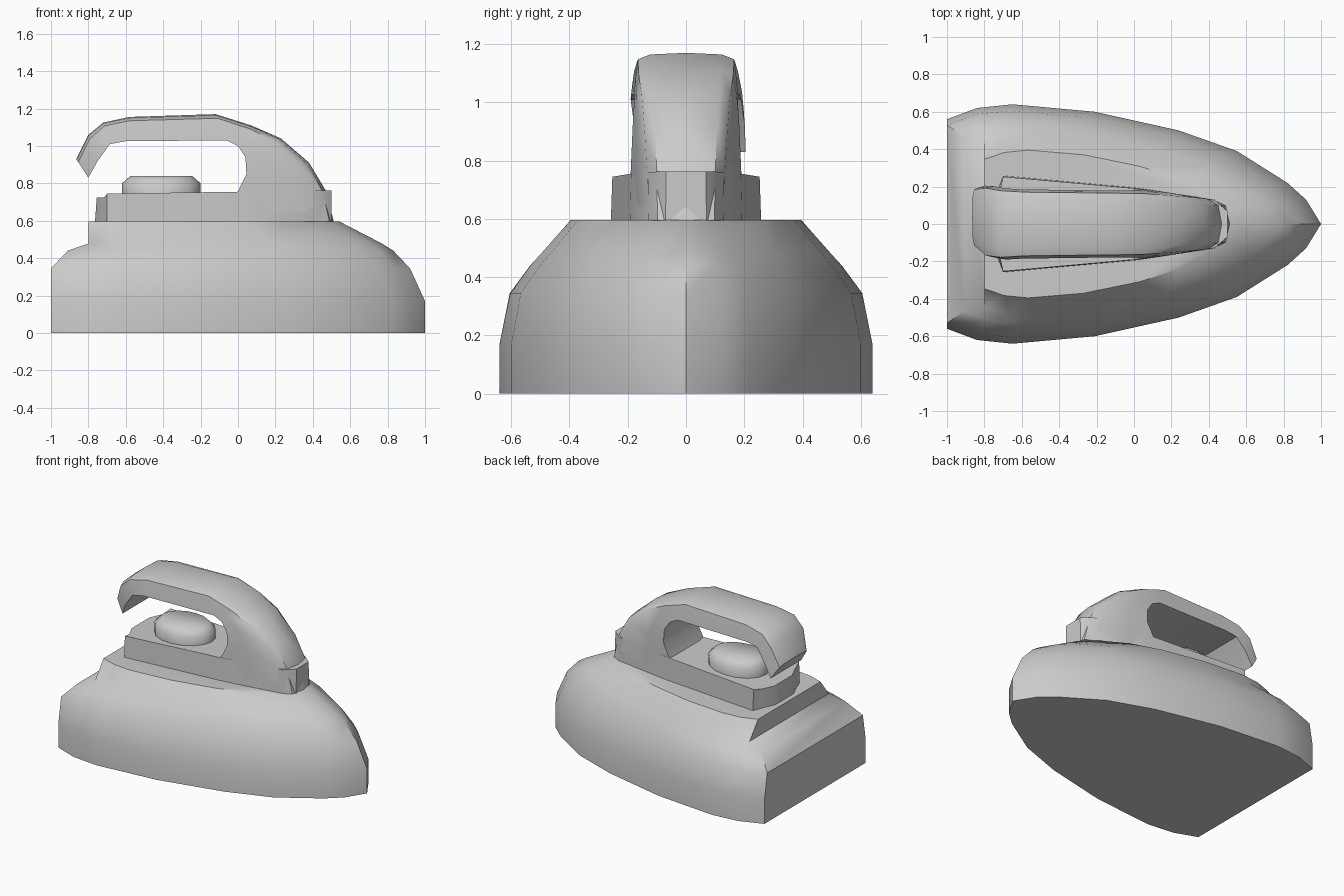
import bpy, bmesh

if "Cube" in bpy.data.objects:
    bpy.data.objects.remove(bpy.data.objects["Cube"])


def finish(name, bm, angle):
    bmesh.ops.recalc_face_normals(bm, faces=bm.faces)
    mesh = bpy.data.meshes.new(name)
    bm.to_mesh(mesh)
    bm.free()
    ob = bpy.data.objects.new(name, mesh)
    bpy.context.collection.objects.link(ob)
    bpy.ops.object.select_all(action='DESELECT')
    ob.select_set(True)
    bpy.context.view_layer.objects.active = ob
    bpy.ops.object.shade_smooth_by_angle(angle=angle)
    return ob


def loft(name, rings, angle=0.75):
    """Skin a list of equal-length closed rings and cap both ends."""
    bm = bmesh.new()
    rows = [[bm.verts.new(p) for p in r] for r in rings]
    n = len(rows[0])
    for a, b in zip(rows, rows[1:]):
        for i in range(n):
            j = (i + 1) % n
            bm.faces.new((a[i], a[j], b[j], b[i]))
    bm.faces.new(rows[0])
    bm.faces.new(rows[-1])
    return finish(name, bm, angle)


def mirrored(half):
    """Complete a half outline (y >= 0) into a closed symmetric ring."""
    return half + [(x, -y) for x, y in reversed(half) if y > 0]


# body: pointed plan outline, scaled at each level
plan = mirrored([(1, 0), (.92, .13), (.82, .22), (.55, .39), (.24, .5),
                 (-.21, .6), (-.65, .64), (-.84, .62), (-1, .56)])
levels = [  # z, back x, front x, half width
    (0, -1, 1, .64), (.17, -1, 1, .64), (.345, -1, .92, .605),
    (.44, -.91, .83, .535), (.478, -.8, .77, .5), (.597, -.8, .54, .395)]
loft("iron_body", [[(b + (x + 1) / 2 * (f - b), y * w / .64, z) for x, y in plan]
                   for z, b, f, w in levels])

# pedestal under the handle
base = mirrored([(.5, .07), (.43, .13), (.03, .192), (-.7, .258),
                 (-.725, .19), (-.765, .1)])
loft("handle_base", [
    [(x, y, .59) for x, y in base],
    [(x + (.01 if x < -.71 else 0), y * .98, .725 if x < -.71 else .755 + .015 * x)
     for x, y in base]], 0.6)

# hooked handle: outer point, inner point, inner and outer half width, y shift
sections = [
    (-.865, .93, -.80, .83, .17, .15, .035),
    (-.80, 1.06, -.75, .92, .19, .18, .012),
    (-.72, 1.125, -.685, 1.01, .19, .178, 0),
    (-.58, 1.155, -.60, 1.025, .185, .17, 0),
    (-.12, 1.17, -.06, 1.03, .178, .165, 0),
    (.07, 1.11, 0, 1.0, .178, .162, 0),
    (.23, 1.04, .04, .94, .182, .152, 0),
    (.38, .91, .045, .85, .186, .142, 0),
    (.47, .76, 0, .757, .19, .134, 0),
    (.512, .595, -.05, .595, .194, .13, 0)]
rings = []
for ox, oz, ix, iz, wi, wo, dy in sections:
    half = [(1, 0), (.96, .75 * wo), (.84, wo), (.4, wi * .6 + wo * .4), (0, wi)]
    rings.append([(ix + (ox - ix) * t, y + dy, iz + (oz - iz) * t)
                  for t, y in mirrored(half)])
loft("handle", rings)

# oval dial beneath the handle
bm = bmesh.new()
bmesh.ops.create_circle(bm, segments=16, radius=1)
circle = [v.co.copy() for v in bm.verts]
bm.free()
loft("dial", [[(-.41 + c.x * rx, c.y * ry, z) for c in circle]
              for z, rx, ry in ((.73, .21, .16), (.8, .21, .16), (.84, .165, .12))], 1.0)
